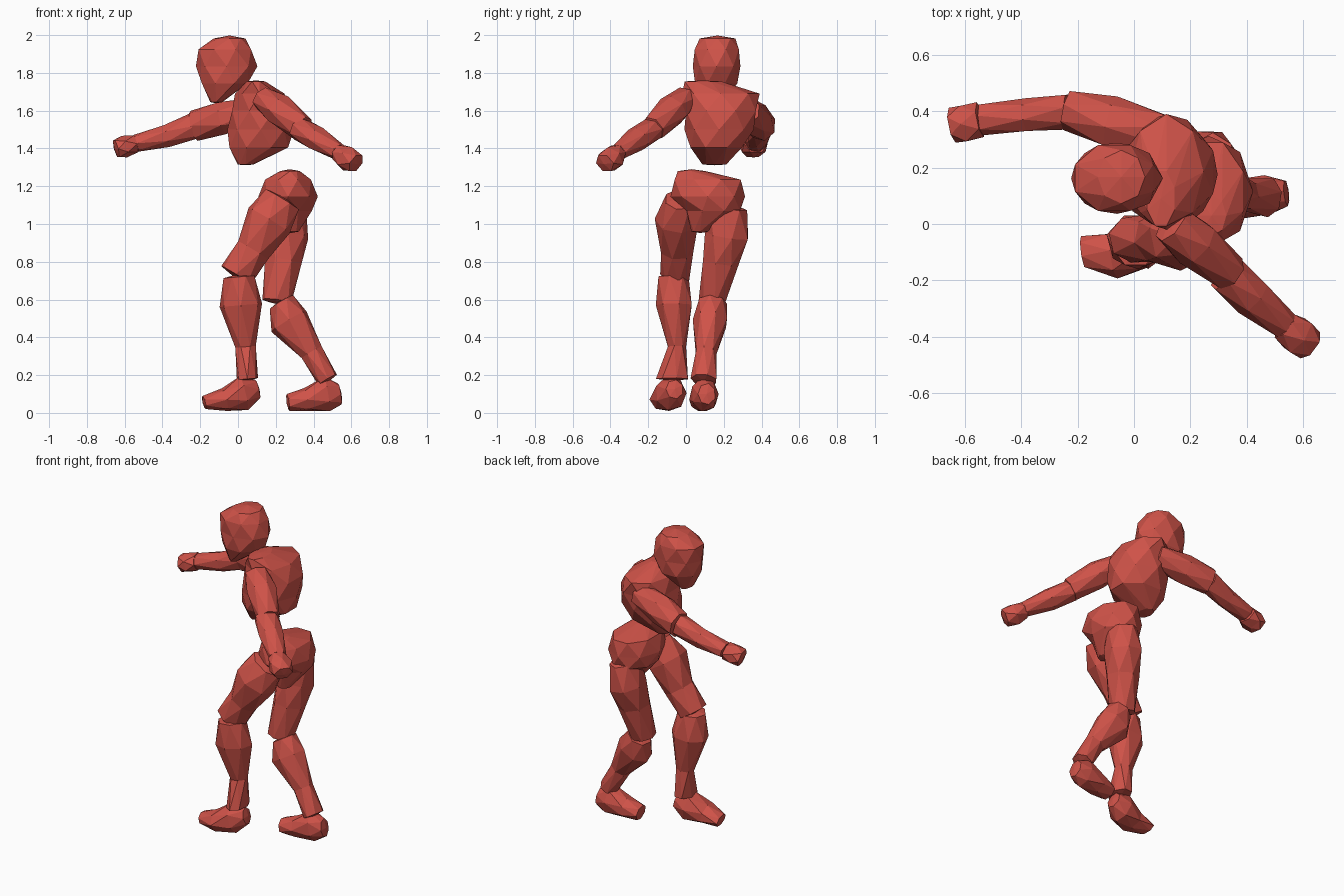
import bpy, bmesh, math
from mathutils import Vector

red = bpy.data.materials.new("red")
red.diffuse_color = (0.62, 0.085, 0.065, 1)


def loft(name, rings, sides=7, axis=None, bulge=0.2):
    """Faceted part: rings of (x, y, z, half width, half depth), each turned half a step,
    closed at both ends by a slightly raised fan."""
    t = Vector(axis) if axis else Vector(rings[-1][:3]) - Vector(rings[0][:3])
    t.normalize()
    ref = Vector((1, 0, 0)) if abs(t.z) > 0.7 else Vector((0, 0, 1))
    u = ref.cross(t).normalized()
    v = t.cross(u)
    bm = bmesh.new()
    loops = []
    for k, (x, y, z, a, b) in enumerate(rings):
        loop = []
        for i in range(sides):
            ang = 2 * math.pi * (i + 0.5 * (k % 2)) / sides
            p = Vector((x, y, z)) + 1.05 * (u * a * math.cos(ang) + v * b * math.sin(ang))
            loop.append(bm.verts.new(p))
        loops.append(loop)
    for k in range(len(loops) - 1):
        lo, hi = loops[k], loops[k + 1]
        for i in range(sides):
            j = (i + 1) % sides
            if k % 2 == 0:
                bm.faces.new((lo[i], lo[j], hi[i]))
                bm.faces.new((lo[j], hi[j], hi[i]))
            else:
                bm.faces.new((lo[i], lo[j], hi[j]))
                bm.faces.new((lo[i], hi[j], hi[i]))
    for loop, ring, s in ((loops[0], rings[0], -1), (loops[-1], rings[-1], 1)):
        tip = bm.verts.new(Vector(ring[:3]) + t * s * bulge * min(ring[3:]))
        for i in range(sides):
            bm.faces.new((loop[i], loop[(i + 1) % sides], tip))
    bmesh.ops.recalc_face_normals(bm, faces=bm.faces)
    me = bpy.data.meshes.new(name)
    bm.to_mesh(me)
    bm.free()
    me.materials.append(red)
    ob = bpy.data.objects.new(name, me)
    bpy.context.collection.objects.link(ob)


UP = (0, 0, 1)

# Head, chest and pelvis, stacked in level slices
loft("head", [(-.115, .15, 1.645, .055, .03), (-.07, .16, 1.745, .115, .125),
              (-.06, .162, 1.835, .12, .155), (-.07, .163, 1.925, .12, .143),
              (-.045, .167, 1.982, .09, .08)], 8, UP)
loft("chest", [(.04, .15, 1.315, .06, .04), (.11, .16, 1.405, .14, .16),
               (.12, .175, 1.50, .175, .168), (.125, .185, 1.60, .19, .16),
               (.115, .185, 1.69, .195, .125), (.095, .09, 1.755, .10, .05)], 8, UP, 0.1)
loft("pelvis", [(.28, .075, .96, .045, .04), (.265, .145, 1.07, .145, .13),
                (.265, .115, 1.145, .188, .15), (.265, .115, 1.235, .18, .125),
                (.275, .03, 1.28, .07, .05)], 8, UP)

# Arm swung forward
loft("right_upper_arm", [(.10, .325, 1.60, .065, .07), (-.08, .36, 1.56, .09, .085),
                         (-.235, .405, 1.52, .07, .08)])
loft("right_forearm", [(-.23, .40, 1.52, .062, .068), (-.38, .385, 1.465, .058, .058),
                       (-.54, .372, 1.427, .055, .045)])
loft("right_hand", [(-.545, .37, 1.425, .06, .05), (-.60, .357, 1.41, .07, .056),
                    (-.645, .35, 1.398, .06, .05)], 6)

# Arm swung back
loft("left_upper_arm", [(.13, .0, 1.67, .07, .06), (.22, -.07, 1.605, .085, .08),
                        (.34, -.175, 1.505, .065, .068)])
loft("left_forearm", [(.325, -.175, 1.505, .07, .06), (.42, -.26, 1.45, .07, .062),
                      (.535, -.36, 1.38, .05, .042)])
loft("left_hand", [(.53, -.36, 1.38, .05, .045), (.58, -.395, 1.345, .07, .065),
                   (.625, -.43, 1.322, .055, .05)], 6)

# Leading leg
loft("left_thigh", [(.235, -.03, 1.13, .08, .10), (.165, -.045, 1.02, .115, .125),
                    (.08, -.05, .86, .085, .09), (-.01, -.055, .73, .078, .09)])
loft("left_shin", [(.005, -.07, .72, .08, .08), (.015, -.06, .57, .095, .11),
                   (.04, -.05, .35, .048, .053), (.05, -.07, .18, .085, .055)])
loft("left_foot", [(.105, -.06, .125, .045, .05), (.03, -.08, .105, .08, .09),
                   (-.07, -.11, .07, .08, .06), (-.18, -.10, .055, .055, .035)])

# Trailing leg
loft("right_thigh", [(.28, .22, 1.09, .10, .08), (.265, .22, .94, .115, .105),
                     (.24, .18, .80, .095, .095), (.205, .14, .59, .07, .075)])
loft("right_shin", [(.23, .14, .585, .075, .07), (.27, .13, .485, .09, .105),
                    (.39, .105, .32, .055, .06), (.475, .095, .175, .068, .055)])
loft("right_foot", [(.54, .11, .10, .045, .055), (.47, .10, .10, .07, .09),
                    (.36, .09, .07, .07, .06), (.265, .08, .055, .055, .045)])
